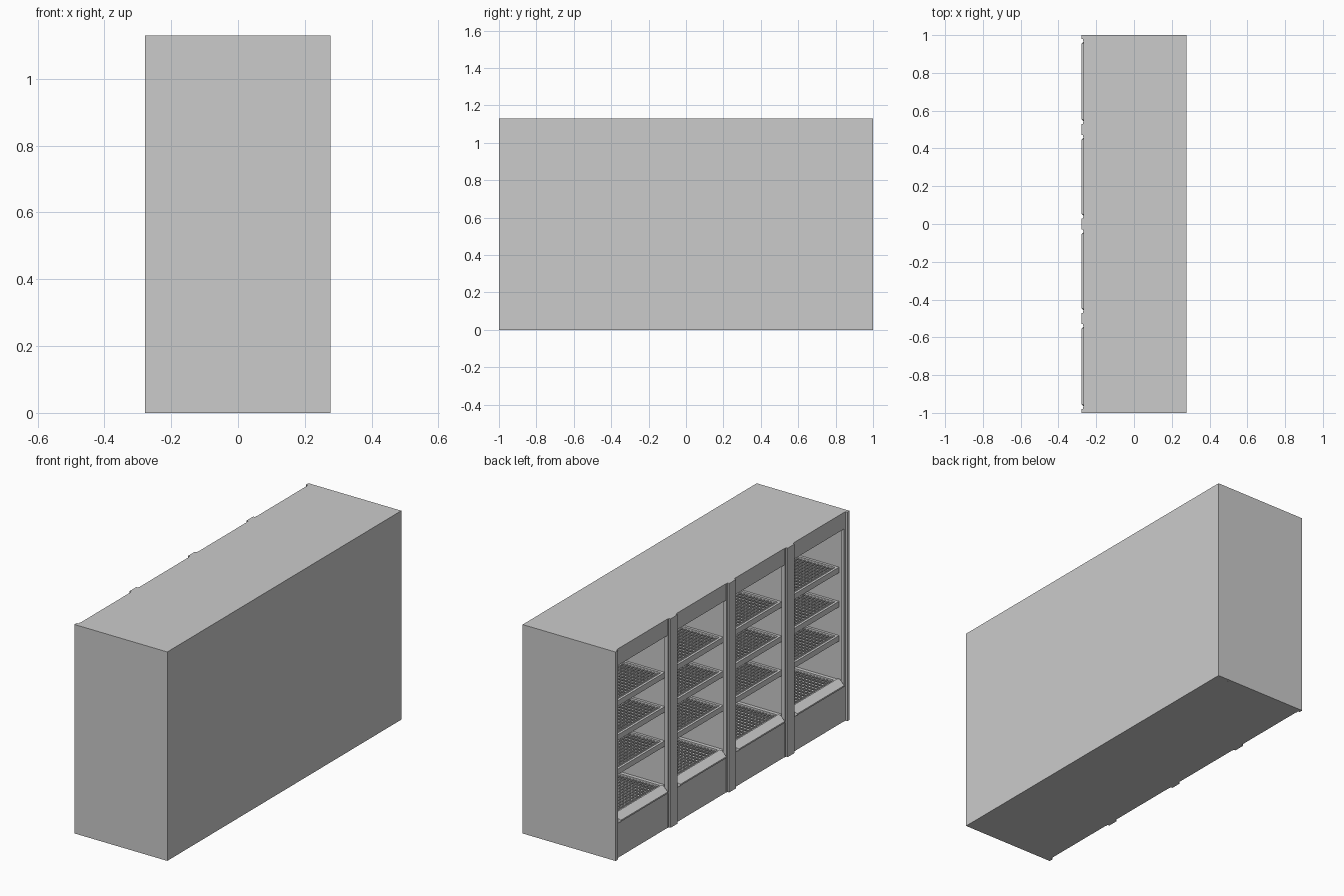
import bpy, bmesh

if "Cube" in bpy.data.objects:
    bpy.data.objects.remove(bpy.data.objects["Cube"])

BACK, FRONT, TOP = 0.277, -0.267, 1.13
POSTS = [-0.5, 0.0, 0.5]
BAYS = [(-0.98, -0.51), (-0.49, -0.01), (0.01, 0.49), (0.51, 0.98)]


def finish(name, bm):
    bmesh.ops.recalc_face_normals(bm, faces=bm.faces[:])
    me = bpy.data.meshes.new(name)
    bm.to_mesh(me)
    bm.free()
    ob = bpy.data.objects.new(name, me)
    bpy.context.collection.objects.link(ob)
    return ob


def boxes(name, items):
    """One object made of boxes given as (x0, x1, y0, y1, z0, z1)."""
    bm = bmesh.new()
    for x0, x1, y0, y1, z0, z1 in items:
        vs = bmesh.ops.create_cube(bm, size=1)["verts"]
        for v in vs:
            v.co.x = x1 if v.co.x > 0 else x0
            v.co.y = y1 if v.co.y > 0 else y0
            v.co.z = z1 if v.co.z > 0 else z0
    return finish(name, bm)


def extrude_y(name, profile, y0, y1, taper=None):
    """Extrude an x-z profile along y; taper(x) pulls the ends inward."""
    bm = bmesh.new()
    t = taper or (lambda x: 0)
    a = [bm.verts.new((x, y0 + t(x), z)) for x, z in profile]
    b = [bm.verts.new((x, y1 - t(x), z)) for x, z in profile]
    bm.faces.new(a)
    bm.faces.new(b[::-1])
    n = len(a)
    for i in range(n):
        j = (i + 1) % n
        bm.faces.new((a[i], b[i], b[j], a[j]))
    return finish(name, bm)


def rack(name, x0, x1, y0, y1, z0, z1, rim):
    """Wire shelf: rim frame with a grid of thin bars."""
    parts = [(x0, x0 + rim, y0, y1, z0, z1), (x1 - rim, x1, y0, y1, z0, z1),
             (x0 + rim, x1 - rim, y0, y0 + rim, z0, z1),
             (x0 + rim, x1 - rim, y1 - rim, y1, z0, z1)]
    w, zb = 0.003, z1 - 0.008
    nx, ny = 20, 15
    for i in range(1, nx):
        x = x0 + rim + (x1 - x0 - 2 * rim) * i / nx
        parts.append((x - w, x + w, y0 + rim, y1 - rim, zb - 0.006, zb))
    for i in range(1, ny):
        y = y0 + rim + (y1 - y0 - 2 * rim) * i / ny
        parts.append((x0 + rim, x1 - rim, y - w, y + w, zb - 0.012, zb - 0.006))
    return boxes(name, parts)


# Cabinet shell: base, back wall, roof and front header as one section
extrude_y("cabinet_shell", [
    (FRONT, 0), (BACK, 0), (BACK, TOP), (FRONT, TOP), (FRONT, 1.04),
    (-0.247, 1.04), (-0.247, 1.09), (0.2, 1.09), (0.2, 0.17),
    (-0.24, 0.17), (-0.24, 0.20), (FRONT, 0.20)], -0.985, 0.985)

# End walls and the dividers between bays
boxes("end_walls", [(FRONT, BACK, s, e, 0, TOP) for s, e in ((-1, -0.98), (0.98, 1))])
boxes("dividers", [(FRONT, 0.21, y - 0.01, y + 0.01, 0.1, 1.1) for y in POSTS])

# Front posts: wide backing plate with a raised rib
plates = [(FRONT - 0.002, FRONT + 0.018, y - 0.04, y + 0.04, 0, TOP) for y in POSTS]
ribs = [(-0.279, FRONT, y - 0.029, y + 0.029, 0, TOP) for y in POSTS]
for s in (-1, 1):
    plates.append((FRONT - 0.002, FRONT + 0.018, *sorted((s * 0.968, s * 1.0)), 0, TOP))
    ribs.append((-0.279, FRONT, *sorted((s * 0.98, s * 1.0)), 0, TOP))
boxes("post_plates", plates)
boxes("post_ribs", ribs)

# Sloped bumper lip, wire deck and three wire shelves in every bay
LIP = [(FRONT + 0.005, 0.185), (-0.279, 0.195), (-0.279, 0.203),
       (-0.243, 0.222), (-0.23, 0.222), (-0.23, 0.19)]
for n, (y0, y1) in enumerate(BAYS, 1):
    a = y0 + (0.012 if n == 1 else 0.03)
    b = y1 - (0.012 if n == 4 else 0.03)
    extrude_y(f"bumper_lip_{n}", LIP, a, b, lambda x: 0.014 if x < -0.27 else 0)
    rack(f"base_deck_{n}", -0.232, 0.198, y0, y1, 0.175, 0.212, 0.02)
    for k, z in enumerate((0.45, 0.635, 0.82), 1):
        rack(f"shelf_{n}_{k}", -0.23, 0.198, y0, y1, z - 0.03, z, 0.014)
